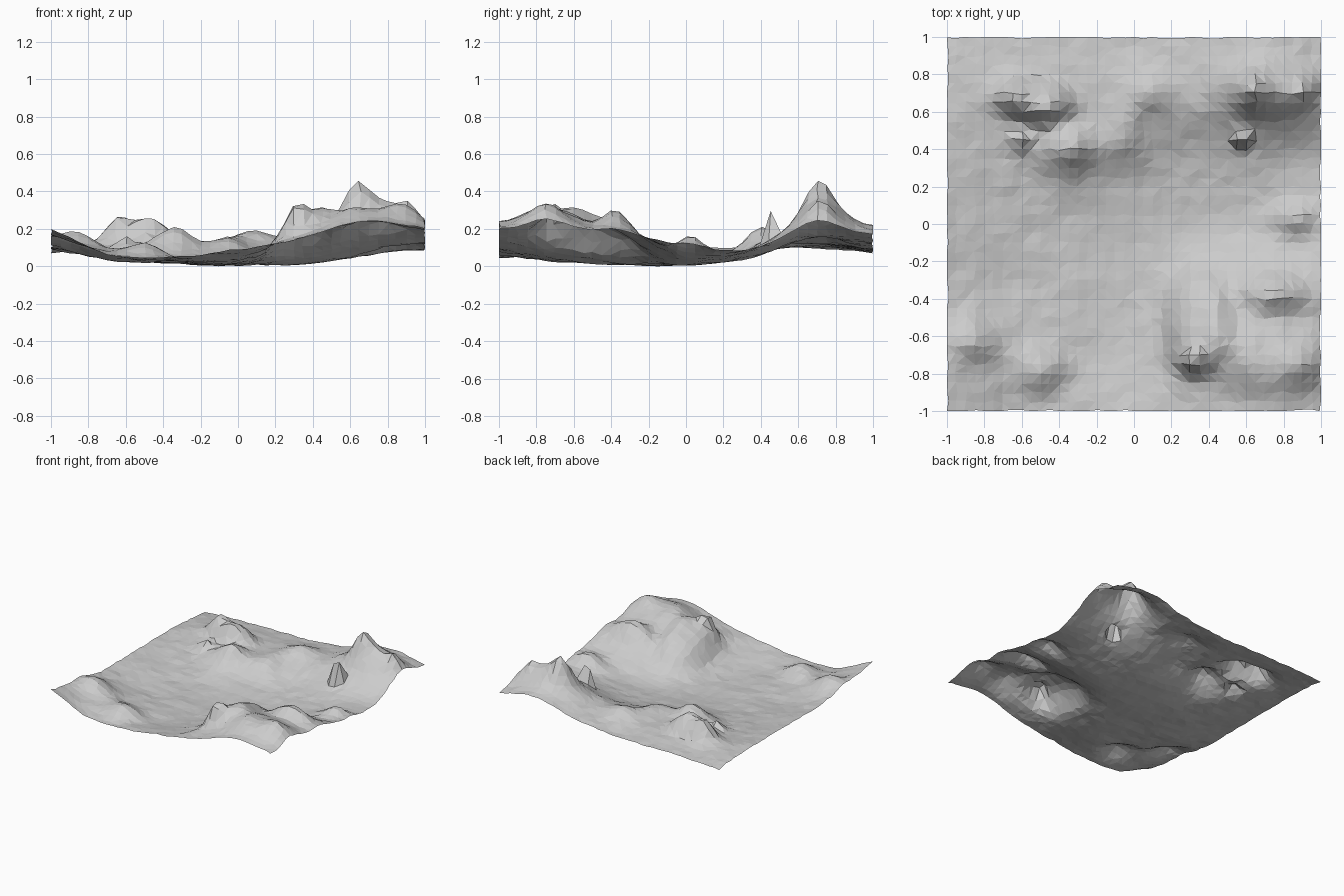
import bpy, bmesh, math, random
from mathutils import Vector, noise

random.seed(4)
N = 40  # cells per side

# Broad relief, rows from back (y=1) to front (y=-1), columns left to right
BASE = [
    [.07, .09, .09, .10, .14, .22, .17],
    [.10, .12, .12, .12, .15, .22, .20],
    [.10, .07, .08, .05, .05, .09, .09],
    [.10, .045, .02, .01, .01, .06, .11],
    [.10, .035, .02, .01, .08, .18, .18],
    [.14, .07, .03, .04, .16, .25, .20],
    [.20, .06, .05, .09, .15, .24, .20],
]

# Peaks and mounds: x, y, x radius, y radius, height, steepness (2 = flat top)
MOUNDS = [
    (.63, .71, .08, .09, .12, 1), (.72, .71, .24, .15, .13, 1),
    (.58, .45, .035, .035, .26, 1), (.91, .72, .06, .07, .07, 1),
    (-.66, .69, .08, .08, .08, 1), (-.52, .66, .19, .11, .09, 2),
    (-.47, .61, .11, .07, .06, 1),
    (-.34, .40, .14, .11, .12, 1), (-.61, .44, .06, .05, .07, 1),
    (.08, .70, .13, .11, .07, 1), (-.05, .46, .11, .16, .07, 1),
    (.31, -.73, .07, .06, .12, 1), (.35, -.51, .17, .27, .12, 2),
    (.57, -.66, .16, .12, .06, 1), (.75, -.37, .18, .09, .10, 1),
    (.88, -.75, .13, .13, .11, 1), (.62, -.80, .13, .10, .04, 1),
    (.86, .03, .11, .08, .08, 1), (-.50, -.78, .13, .11, .08, 1),
    (-.86, -.62, .14, .11, .08, 1),
]


def spline(vals, t):
    """Catmull-Rom through evenly spaced values, t in 0..1"""
    n = len(vals) - 1
    i = min(int(t * n), n - 1)
    f = t * n - i
    p1, p2 = vals[i], vals[i + 1]
    p0 = vals[i - 1] if i > 0 else 2 * p1 - p2
    p3 = vals[i + 2] if i + 2 <= n else 2 * p2 - p1
    return p1 + .5 * f * (p2 - p0 + f * (2 * p0 - 5 * p1 + 4 * p2 - p3
                                         + f * (3 * (p1 - p2) + p3 - p0)))


def height(x, y):
    u, v = (x + 1) / 2, (1 - y) / 2
    z = spline([spline(row, u) for row in BASE], v)
    for mx, my, rx, ry, h, steep in MOUNDS:
        d = ((x - mx) / rx) ** 2 + ((y - my) / ry) ** 2
        z += h * math.exp(-d ** steep)
    # small rocky roughness
    return (z + .008 * noise.noise(Vector((x * 5, y * 5, 3)))
            + .009 * noise.noise(Vector((x * 11, y * 11, 8))))


# Terrain sheet: grid displaced by the height function, slightly irregular
bm = bmesh.new()
bmesh.ops.create_grid(bm, x_segments=N, y_segments=N, size=1)
for vert in bm.verts:
    x, y = vert.co.x, vert.co.y
    x = max(-1, min(1, x + random.uniform(-.008, .008)))
    y = max(-1, min(1, y + random.uniform(-.008, .008)))
    vert.co = (x, y, height(x, y))
low = min(v.co.z for v in bm.verts)
for vert in bm.verts:
    vert.co.z -= low
bmesh.ops.triangulate(bm, faces=bm.faces[:])

mesh = bpy.data.meshes.new("terrain")
bm.to_mesh(mesh)
bm.free()
terrain = bpy.data.objects.new("terrain", mesh)
bpy.context.collection.objects.link(terrain)
